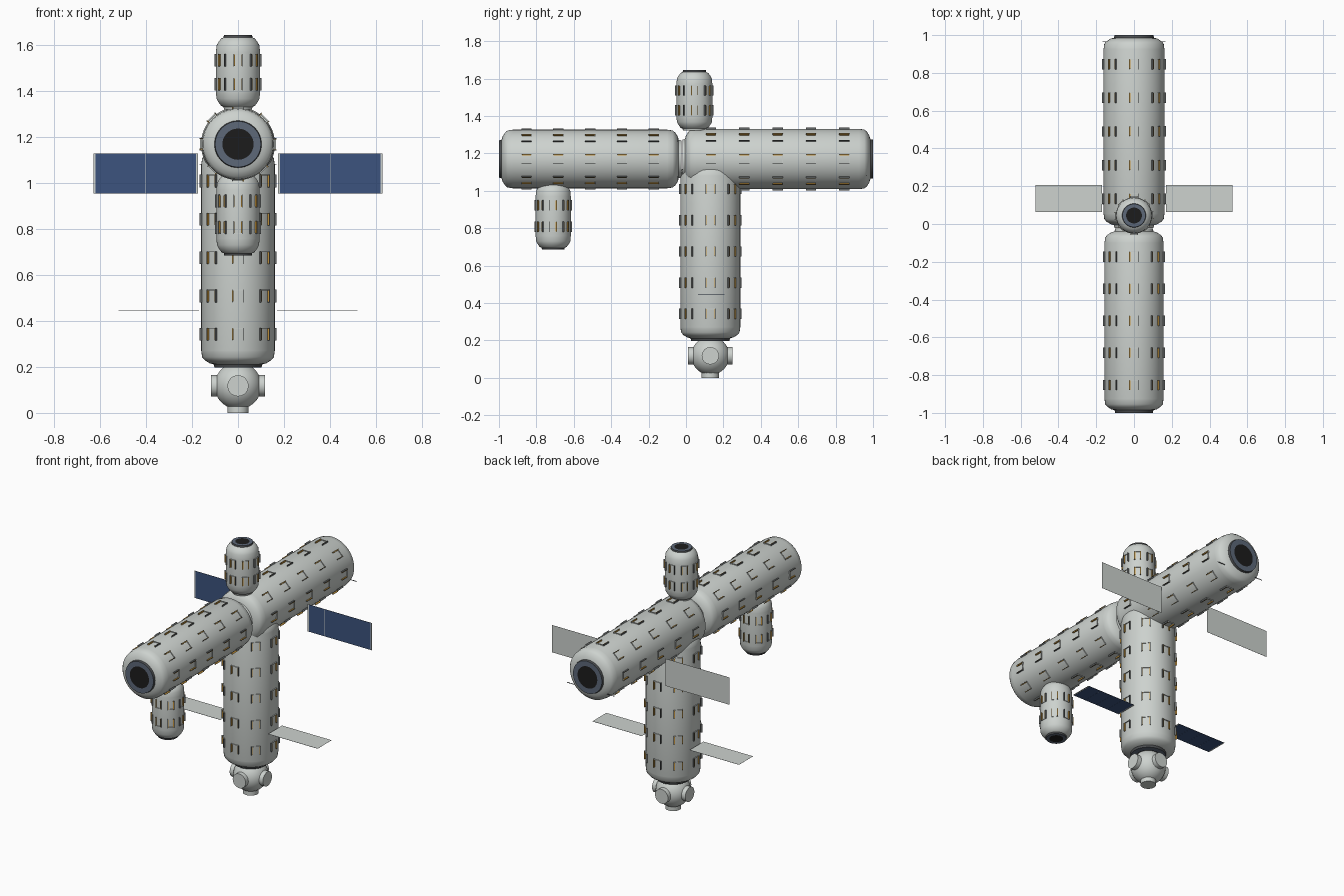
import bpy, bmesh, math
from mathutils import Vector, Matrix

cube = bpy.data.objects.get("Cube")
if cube:
    bpy.data.objects.remove(cube, do_unlink=True)


def material(name, rgb):
    m = bpy.data.materials.new(name)
    m.use_nodes = True
    m.diffuse_color = (*rgb, 1)
    m.node_tree.nodes["Principled BSDF"].inputs["Base Color"].default_value = (*rgb, 1)
    return m


MATS = [
    material("hull_grey", (0.61, 0.645, 0.62)),
    material("collar_dark_grey", (0.07, 0.075, 0.08)),
    material("hatch_blue_grey", (0.11, 0.14, 0.19)),
    material("hatch_black", (0.012, 0.012, 0.012)),
    material("window_amber", (0.60, 0.32, 0.05)),
    material("solar_blue", (0.045, 0.088, 0.21)),
    material("frame_grey", (0.13, 0.14, 0.14)),
]
HULL, COLLAR, RING, BLACK, AMBER, BLUE, FRAME = range(7)


def finish(name, bm, matrix=Matrix(), smooth=True):
    """Turn a bmesh into an object, smooth except on sharp edges."""
    bmesh.ops.recalc_face_normals(bm, faces=bm.faces)
    for f in bm.faces:
        f.smooth = smooth
    for e in bm.edges:
        if len(e.link_faces) == 2:
            e.smooth = e.calc_face_angle() < 0.6
    me = bpy.data.meshes.new(name)
    bm.to_mesh(me)
    bm.free()
    for m in MATS:
        me.materials.append(m)
    ob = bpy.data.objects.new(name, me)
    ob.matrix_world = matrix
    bpy.context.collection.objects.link(ob)
    return ob


def add_box(bm, centre, size, mat, turn=Matrix()):
    m = turn @ Matrix.Translation(centre) @ Matrix.Diagonal((*size, 1))
    verts = bmesh.ops.create_cube(bm, size=1, matrix=m)["verts"]
    for f in {f for v in verts for f in v.link_faces}:
        f.material_index = mat


def add_rings(bm, profile, sides=48):
    """Lathe (radius, height, material of the band above) around z."""
    rings = []
    for r, z, _ in profile:
        if r == 0:
            rings.append([bm.verts.new((0, 0, z))] * sides)
        else:
            rings.append([bm.verts.new((r * math.cos(math.tau * i / sides),
                                        r * math.sin(math.tau * i / sides), z))
                          for i in range(sides)])
    for k, (a, b) in enumerate(zip(rings, rings[1:])):
        for i in range(sides):
            j = (i + 1) % sides
            corners = list(dict.fromkeys((a[i], a[j], b[j], b[i])))
            bm.faces.new(corners).material_index = profile[k][2]


def module(name, start, end, r, rows, spacing, hatch_at_start):
    """Pressurised cylinder: hatch on the free end, plain joint on the other, rows of windows."""
    start, end = Vector(start), Vector(end)
    axis = end - start
    length = axis.length
    place = Matrix.Translation(start) @ axis.to_track_quat("Z", "Y").to_matrix().to_4x4()

    # hull: hatch disc, hatch ring, dark collar, rounded shoulder, seam
    lip = 0.014 if r > 0.12 else 0.01
    half = [(0, 0), (0.43 * r, 0), (0.63 * r, 0), (0.65 * r, lip), (0.76 * r, lip + 0.005),
            (0.89 * r, 0.032), (0.965 * r, 0.046), (0.985 * r, 0.07), (0.99 * r, 0.073)]
    hatch = [BLACK, RING, COLLAR] + [HULL] * 6
    plain = [HULL] * 9
    near, other = (hatch, plain) if hatch_at_start else (plain, hatch)
    profile = [(a, z, mat) for (a, z), mat in zip(half, near)]
    profile += [(a, length - z, other[max(i - 1, 0)]) for i, (a, z) in enumerate(half)][::-1]
    bm = bmesh.new()
    add_rings(bm, profile)
    finish(name + "_hull", bm, place)

    # windows: one dark bar with an amber strip, one thin bar lit amber inside, an end lip
    bm = bmesh.new()
    w = 0.05 if r > 0.12 else 0.036
    edge = math.sqrt(r * r - w * w / 4)
    for row in range(rows):
        z = length / 2 + (row - (rows - 1) / 2) * spacing
        for k in range(8):
            turn = Matrix.Rotation(k * math.tau / 8, 4, "Z")
            add_box(bm, (edge, -w / 2, z), (0.015, 0.003, 0.055), FRAME, turn)
            add_box(bm, (edge, 0.0035 - w / 2, z), (0.014, 0.004, 0.05), AMBER, turn)
            add_box(bm, (edge, w / 2 + 0.001, z), (0.015, 0.002, 0.055), FRAME, turn)
            add_box(bm, (edge, w / 2 - 0.001, z), (0.013, 0.002, 0.05), AMBER, turn)
            add_box(bm, (r, 0, z + 0.026), (0.006, w, 0.003), HULL, turn)
    finish(name + "_windows", bm, place, smooth=False)


module("front_arm", (0, -1, 1.17), (0, -0.025, 1.17), 0.158, 5, 0.17, True)
module("back_arm", (0, -0.02, 1.17), (0, 1, 1.17), 0.163, 5, 0.178, False)
module("tower", (0, 0.13, 0.197), (0, 0.13, 1.155), 0.162, 5, 0.167, True)
module("top_pod", (0, 0.045, 1.322), (0, 0.045, 1.645), 0.097, 2, 0.105, False)
module("lower_pod", (0, -0.71, 1.045), (0, -0.71, 0.685), 0.095, 2, 0.115, False)

# docking node: ball with six ports
NODE = Vector((0, 0.13, 0.118))
bm = bmesh.new()
bmesh.ops.create_uvsphere(bm, u_segments=40, v_segments=24, radius=0.102)
finish("docking_ball", bm, Matrix.Translation(NODE))
for i, d in enumerate(((1, 0, 0), (-1, 0, 0), (0, 1, 0), (0, -1, 0), (0, 0, 1), (0, 0, -1))):
    d = Vector(d)
    bm = bmesh.new()
    add_rings(bm, [(0, 0.06, HULL), (0.046, 0.06, HULL), (0.046, 0.118, HULL), (0, 0.118, HULL)], 32)
    finish(f"docking_port_{i + 1}", bm,
           Matrix.Translation(NODE) @ d.to_track_quat("Z", "Y").to_matrix().to_4x4())


def solar_panel(name, centre, width, height, tilt):
    """Grey backing sheet with four blue cells on its -y side, then tilted about x."""
    bm = bmesh.new()
    add_box(bm, (0, 0, 0), (width, 0.0006, height), HULL)
    cell = (width - 0.016) / 4
    for i in range(4):
        add_box(bm, ((i - 1.5) * cell, -0.0005, 0), (cell - 0.001, 0.001, height - 0.001), BLUE)
    finish(name, bm, Matrix.Translation(centre) @ Matrix.Rotation(tilt, 4, "X"), smooth=False)


for side, s in (("left", 1), ("right", -1)):
    solar_panel(f"upper_solar_panel_{side}", (s * 0.402, 0.458, 1.043), 0.455, 0.175, 0)
    solar_panel(f"lower_solar_panel_{side}", (s * 0.345, 0.135, 0.445), 0.352, 0.142, math.pi / 2)

# thin cross rod at the back end
bm = bmesh.new()
add_box(bm, (0, 0.965, 1.08), (0.335, 0.003, 0.003), COLLAR)
finish("cross_rod", bm, smooth=False)
